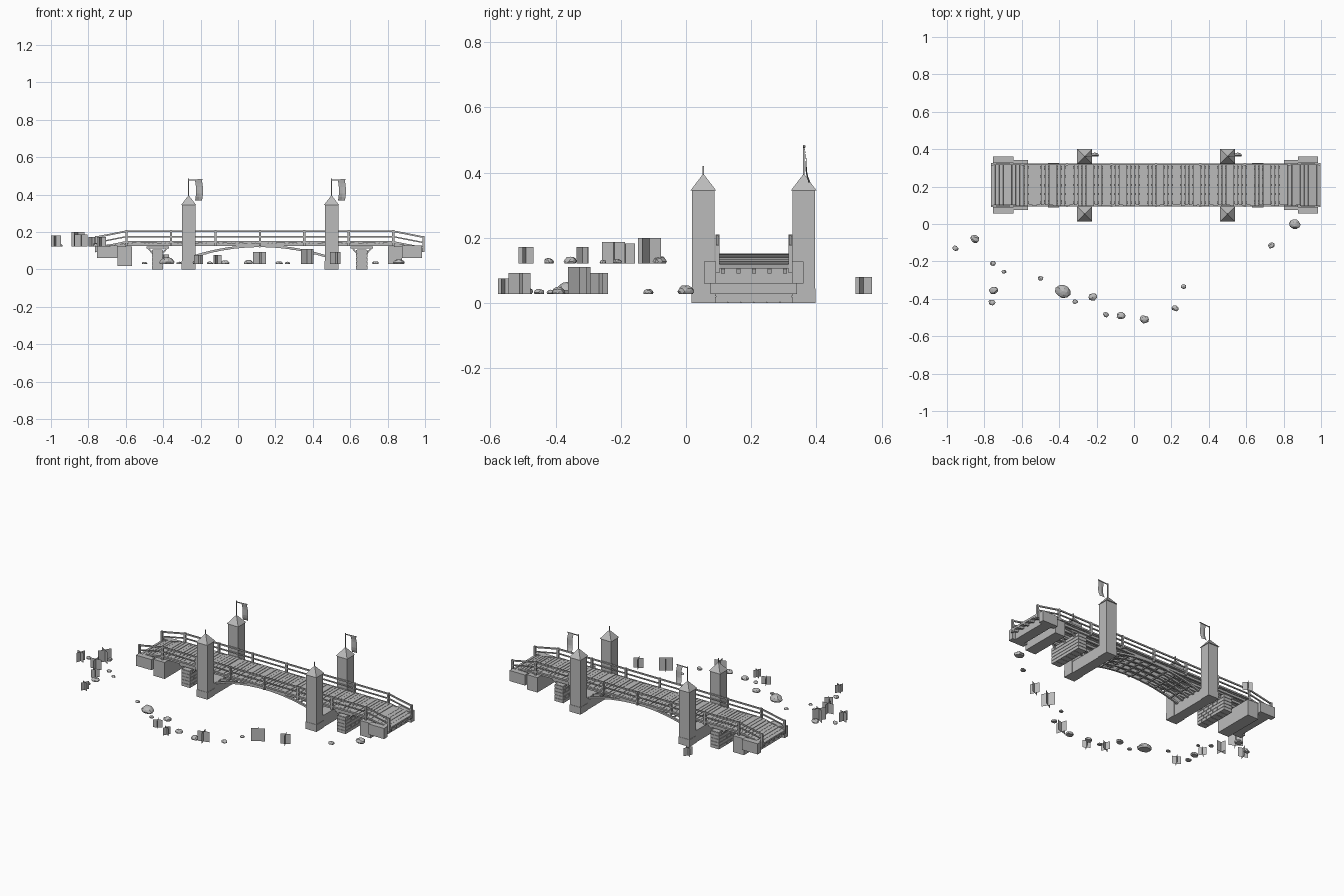
import bpy, bmesh, math, random
from mathutils import Vector, Matrix

random.seed(4)
if "Cube" in bpy.data.objects:
    bpy.data.objects.remove(bpy.data.objects["Cube"], do_unlink=True)

grey = bpy.data.materials.new("stone_grey")
grey.use_nodes = True
grey.diffuse_color = (0.5, 0.5, 0.5, 1)
grey.node_tree.nodes["Principled BSDF"].inputs["Base Color"].default_value = (0.5, 0.5, 0.5, 1)

CX, CY = 0.117, 0.208          # bridge centre
HALF, FLAT = 0.88, 0.715       # half length, half length of the level part


def finish(name, bm):
    mesh = bpy.data.meshes.new(name)
    bm.normal_update()
    bm.to_mesh(mesh)
    bm.free()
    mesh.materials.append(grey)
    ob = bpy.data.objects.new(name, mesh)
    bpy.context.collection.objects.link(ob)
    return ob


def box(bm, x0, x1, y0, y1, z0, z1):
    m = Matrix.Translation(((x0 + x1) / 2, (y0 + y1) / 2, (z0 + z1) / 2))
    bmesh.ops.create_cube(bm, size=1, matrix=m @ Matrix.Diagonal((x1 - x0, y1 - y0, z1 - z0, 1)))


def beam(bm, a, b, w, h):
    """Square timber from a to b, w wide and h high."""
    a, b = Vector(a), Vector(b)
    rot = (b - a).to_track_quat('X', 'Z').to_matrix().to_4x4()
    m = Matrix.Translation((a + b) / 2) @ rot @ Matrix.Diagonal(((b - a).length, w, h, 1))
    bmesh.ops.create_cube(bm, size=1, matrix=m)


def deck_z(x):
    """Height of the deck top, falling away at the ramps."""
    return 0.15 - 0.033 * max(0, abs(x - CX) - FLAT) / (HALF - FLAT)


# Deck planks
bm = bmesh.new()
count = 80
step = 2 * HALF / count
for i in range(count):
    x = CX - HALF + i * step
    j = random.uniform(-0.0015, 0.0015)
    beam(bm, (x + 0.001, CY, deck_z(x) - 0.006 + j),
         (x + step - 0.001, CY, deck_z(x + step) - 0.006 + j), 0.216 + 2 * j, 0.012)
finish("deck_planks", bm)

# Long timbers under the deck
bm = bmesh.new()
stops = [CX - HALF, CX - FLAT, CX + FLAT, CX + HALF]
for k in range(5):
    y = CY - 0.095 + k * 0.0475
    for a, b in zip(stops, stops[1:]):
        beam(bm, (a, y, deck_z(a) - 0.019), (b, y, deck_z(b) - 0.019), 0.012, 0.014)
finish("deck_stringers", bm)

# Arched ribs between the towers
bm = bmesh.new()
for k in range(5):
    y = CY - 0.095 + k * 0.0475
    pts = [(CX + t / 6 * 0.352, y, 0.125 - 0.055 * (t / 6) ** 2) for t in range(-6, 7)]
    for a, b in zip(pts, pts[1:]):
        beam(bm, a, b, 0.012, 0.012)
for t in range(-5, 6):
    x, z = CX + t * 0.058, 0.122 - 0.055 * (t / 6) ** 2
    box(bm, x - 0.004, x + 0.004, CY - 0.1, CY + 0.1, z - 0.004, z + 0.004)
finish("arch_ribs", bm)

# Railings
posts = [CX - HALF + 0.005] + [CX + i * 0.2375 for i in range(-3, 4)] + [CX + HALF - 0.005]
bm = bmesh.new()
for y in (CY - 0.112, CY + 0.112):
    for x in posts:
        box(bm, x - 0.006, x + 0.006, y - 0.006, y + 0.006, deck_z(x) - 0.025, deck_z(x) + 0.06)
    for a, b in zip(posts, posts[1:]):
        for up, h in ((0.054, 0.009), (0.025, 0.007), (-0.004, 0.01)):
            beam(bm, (a, y, deck_z(a) + up), (b, y, deck_z(b) + up), 0.007, h)
finish("railings", bm)

# Towers with pyramid caps and the piers joining them
for side, x in (("right", -0.264), ("left", 0.5)):
    bm = bmesh.new()
    box(bm, x - 0.034, x + 0.034, 0.085, 0.325, 0, 0.075)
    finish(side + "_river_pier", bm)
    for end, y in (("front", 0.053), ("back", 0.361)):
        bm = bmesh.new()
        box(bm, x - 0.036, x + 0.036, y - 0.034, y + 0.034, 0, 0.348)
        box(bm, x - 0.038, x + 0.038, y - 0.036, y + 0.036, 0, 0.045)
        bmesh.ops.create_cone(bm, cap_ends=True, segments=4, radius1=0.056, radius2=0.002, depth=0.05,
                              matrix=Matrix.Translation((x, y, 0.37)) @ Matrix.Rotation(math.pi / 4, 4, 'Z'))
        top = 0.485 if end == "back" else 0.42
        beam(bm, (x, y, 0.38), (x, y, top), 0.005, 0.005)
        finish(f"{end}_{side}_tower", bm)

    # Banner hanging from an arm on the back tower
    bm = bmesh.new()
    beam(bm, (x, 0.361, 0.478), (x + 0.075, 0.364, 0.48), 0.004, 0.005)
    rows = []
    for i in range(7):
        t = i / 6
        y = 0.363 + 0.014 * t * t + 0.003 * math.sin(t * 6)
        rows.append([bm.verts.new((x + dx + 0.006 * math.sin(t * 3), y + dy * t, 0.477 - 0.108 * t))
                     for dx, dy in ((0.034, 0.0), (0.053, 0.006), (0.071, 0.001))])
    for r, s in zip(rows, rows[1:]):
        for k in range(2):
            bm.faces.new((r[k], r[k + 1], s[k + 1], s[k]))
    finish(side + "_banner", bm)

# Brick piers with timber caps
for side, x in (("right", -0.43), ("left", 0.662)):
    bm = bmesh.new()
    box(bm, x - 0.026, x + 0.026, 0.092, 0.324, 0.003, 0.105)
    for row in range(5):
        shift = 0.018 if row % 2 else 0
        edges = [0.088] + [0.088 + shift + k * 0.04 for k in range(1, 6)] + [0.328]
        for a, b in zip(edges, edges[1:]):
            box(bm, x - 0.03, x + 0.03, a + 0.001, b - 0.001, row * 0.021, row * 0.021 + 0.019)
    finish(side + "_brick_pier", bm)
    bm = bmesh.new()
    for y in (0.12, CY, 0.296):
        beam(bm, (x - 0.06, y, 0.116), (x + 0.06, y, 0.116), 0.014, 0.01)
        for s in (-1, 1):
            beam(bm, (x + s * 0.026, y, 0.085), (x + s * 0.052, y, 0.115), 0.01, 0.008)
    finish(side + "_pier_cap", bm)

# Abutments: inner block and wider outer block at each end
for name, x0, x1, y0, z0 in (("right_inner", -0.645, -0.567, 0.075, 0.018),
                             ("right_outer", -0.755, -0.645, 0.055, 0.06),
                             ("left_inner", 0.803, 0.876, 0.075, 0.028),
                             ("left_outer", 0.876, 0.985, 0.055, 0.06)):
    bm = bmesh.new()
    if "outer" in name:
        for a in (y0, 2 * CY - y0 - 0.035):
            box(bm, x0, x1, a, a + 0.035, z0, 0.127)
        box(bm, x0 + 0.02, x1 - 0.02, y0 + 0.03, 2 * CY - y0 - 0.03, z0, 0.108)
    else:
        box(bm, x0, x1, y0, 2 * CY - y0, z0, 0.122)
    finish(name + "_abutment", bm)

# Shore rocks: x, y, width
rocks = [(-.955, -.13, .035), (-.85, -.08, .05), (-.755, -.21, .033), (-.695, -.255, .026),
         (-.75, -.355, .05), (-.76, -.42, .038), (-.5, -.29, .03), (-.38, -.36, .085),
         (-.315, -.415, .03), (-.22, -.39, .05), (-.15, -.485, .032), (-.07, -.49, .05),
         (.055, -.51, .052), (.22, -.45, .038), (.265, -.335, .03), (.735, -.115, .038),
         (.86, 0, .063)]
for i, (x, y, w) in enumerate(rocks):
    bm = bmesh.new()
    bmesh.ops.create_icosphere(bm, subdivisions=2, radius=w / 2)
    for v in bm.verts:
        v.co *= random.uniform(0.88, 1.08)
        v.co.z = max(v.co.z * 0.62, -0.12 * w)
        v.co.y *= 0.82
    ground = 0.122 if x < -0.65 else 0.028
    bm.transform(Matrix.Translation((x, y, ground + 0.12 * w)) @ Matrix.Rotation(random.uniform(-0.5, 0.5), 4, 'Z'))
    finish(f"rock_{i + 1}", bm)

# Plants as crossed cards: x, y, width, height
plants = [(-.973, -.185, .055, .06), (-.84, -.222, .065, .065), (-.855, -.112, .078, .077),
          (-.73, -.49, .048, .05), (-.78, -.317, .045, .05), (-.11, -.555, .045, .048),
          (-.21, -.505, .05, .05), (.115, -.51, .065, .065), (.37, -.327, .075, .082),
          (.52, -.267, .056, .064), (-.395, .545, .054, .052)]
for i, (x, y, w, h) in enumerate(plants):
    bm = bmesh.new()
    z = 0.122 if x < -0.65 else 0.028
    turn = random.uniform(0.1, 1.4)
    for k in range(2):
        a = turn + k * math.pi / 2
        d = Vector((math.cos(a), math.sin(a), 0)) * w * 0.54
        base, up = Vector((x, y, z)), Vector((0, 0, h))
        bm.faces.new([bm.verts.new(p) for p in (base - d, base + d, base + d + up, base - d + up)])
    finish(f"plant_{i + 1}", bm)
